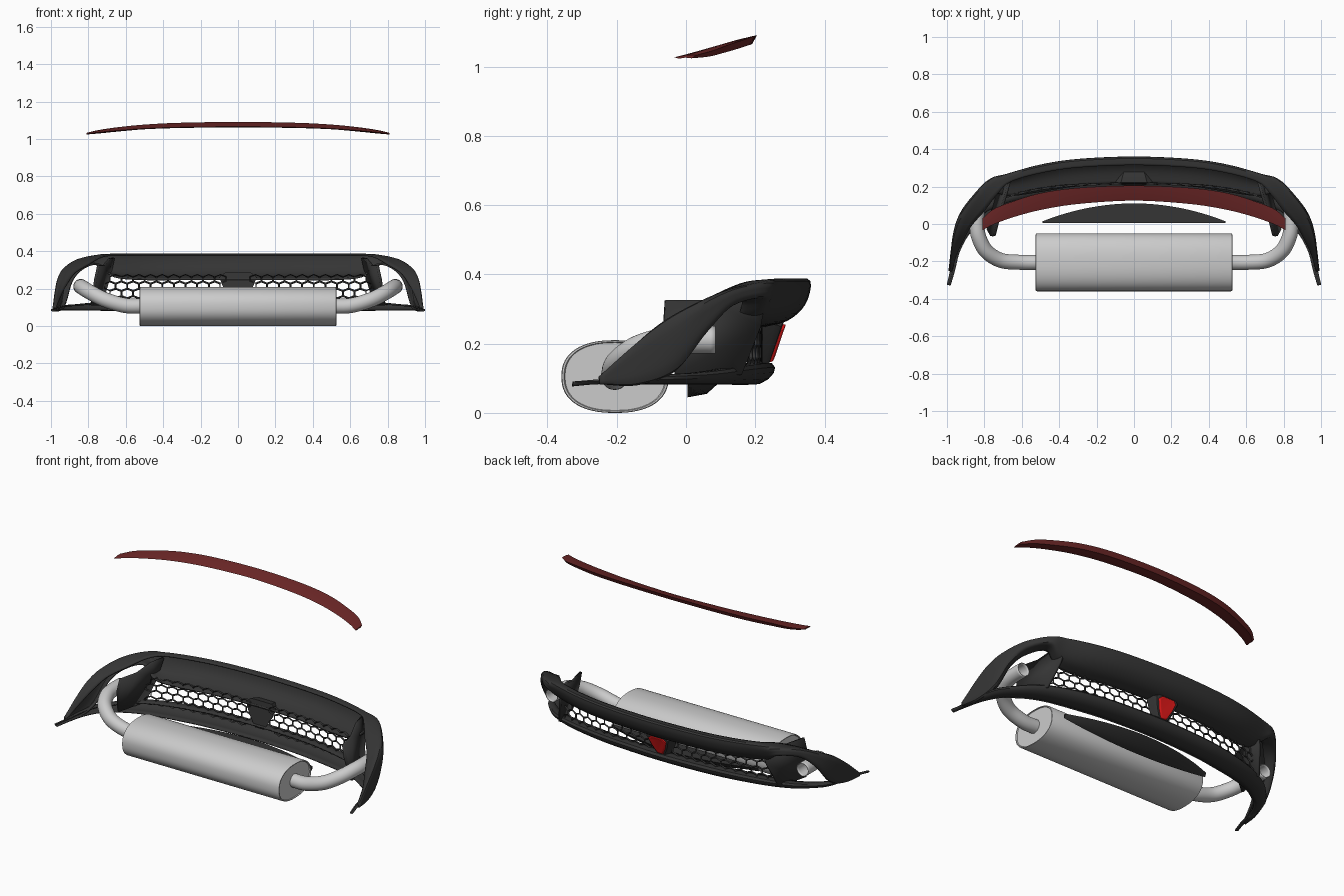
import bpy, bmesh, math
from mathutils import Vector as V

if "Cube" in bpy.data.objects:
    bpy.data.objects.remove(bpy.data.objects["Cube"])


def material(name, rgb):
    m = bpy.data.materials.new(name)
    m.diffuse_color = (*rgb, 1)
    m.use_nodes = True
    m.node_tree.nodes["Principled BSDF"].inputs["Base Color"].default_value = m.diffuse_color
    return m


BLACK = material("black_plastic", (0.035, 0.035, 0.035))
PAINT = material("dark_red_paint", (0.15, 0.02, 0.02))
RED = material("red_lens", (0.8, 0.01, 0.01))


def finish(bm, name, mat=None, thick=0, bevel=0, angle=35):
    bmesh.ops.recalc_face_normals(bm, faces=bm.faces)
    me = bpy.data.meshes.new(name)
    bm.to_mesh(me)
    bm.free()
    ob = bpy.data.objects.new(name, me)
    bpy.context.collection.objects.link(ob)
    if mat:
        me.materials.append(mat)
    if thick:
        s = ob.modifiers.new("thickness", 'SOLIDIFY')
        s.thickness, s.offset = thick, 0
    if bevel:
        b = ob.modifiers.new("bevel", 'BEVEL')
        b.width, b.segments = bevel, 3
    bpy.context.view_layer.objects.active = ob
    ob.select_set(True)
    bpy.ops.object.shade_smooth_by_angle(angle=math.radians(angle))
    ob.select_set(False)
    return ob


def spline(pts, n):
    # Catmull-Rom interpolation with n steps per span
    p = [pts[0] * 2 - pts[1]] + pts + [pts[-1] * 2 - pts[-2]]
    out = []
    for i in range(1, len(p) - 2):
        a, b, c, d = p[i - 1:i + 3]
        for k in range(n):
            t = k / n
            out.append(0.5 * (2 * b + (c - a) * t + (2 * a - 5 * b + 4 * c - d) * t * t
                              + (3 * b - a - 3 * c + d) * t ** 3))
    return out + [pts[-1]]


def loft(name, secs, mat=None, n=6, cross=1, closed=False, mirror=True, **kw):
    secs = [[V(p) for p in s] for s in secs]
    if mirror:
        secs = [[V((-p.x, p.y, p.z)) for p in s] for s in secs[:0:-1]] + secs
    rails = [spline(list(r), n) for r in zip(*secs)]
    rows = [list(r) for r in zip(*rails)]
    if cross > 1:
        rows = [spline(r, cross) for r in rows]
    bm = bmesh.new()
    g = [[bm.verts.new(p) for p in r] for r in rows]
    m = len(g[0])
    for a, b in zip(g, g[1:]):
        for j in range(m if closed else m - 1):
            k = (j + 1) % m
            bm.faces.new((a[j], a[k], b[k], b[j]))
    if closed:
        bm.faces.new(g[0])
        bm.faces.new(g[-1])
    return finish(bm, name, mat, **kw)


# Bumper upper lip, sweeping down into the side arches
mid = [(.315, .38), (.355, .378), (.34, .315), (.29, .27), (.215, .25)]
lip = [[(x, y + dy, z) for y, z in mid] for x, dy in ((0, 0), (.3, -.013), (.5, -.043))]
lip.append([(.66, .225, .38), (.68, .262, .378), (.68, .25, .33), (.68, .215, .285), (.66, .15, .265)])
lip += [
    [(.73, .16, .37), (.76, .23, .375), (.77, .235, .355), (.77, .225, .335), (.745, .16, .33)],
    [(.80, .07, .33), (.855, .13, .353), (.865, .14, .335), (.858, .135, .315), (.825, .09, .31)],
    [(.87, -.01, .285), (.925, .03, .31), (.928, .05, .275), (.917, .06, .24), (.885, .03, .245)],
    [(.915, -.09, .22), (.957, -.06, .26), (.957, -.03, .20), (.945, -.03, .13), (.92, -.045, .13)],
    [(.95, -.16, .155), (.973, -.15, .19), (.974, -.145, .14), (.967, -.14, .088), (.94, -.15, .09)],
    [(.975, -.25, .095), (.985, -.25, .10), (.987, -.25, .095), (.985, -.25, .088), (.975, -.25, .088)]]
loft("bumper_upper_lip", lip, BLACK, cross=4, thick=.01)

# Bumper lower lip and side splitters: outline x, y, top height, depth
edge = [(0, .25, .14, .11), (.3, .237, .14, .11), (.5, .21, .137, .11), (.68, .165, .13, .10),
        (.8, .11, .12, .09), (.88, .04, .112, .075), (.935, -.03, .108, .06),
        (.965, -.14, .10, .035), (.98, -.25, .093, .022), (.998, -.325, .086, .018)]
low = []
for i, (x, y, zt, d) in enumerate(edge):
    a, b = edge[max(i - 1, 0)], edge[min(i + 1, len(edge) - 1)]
    t = V((b[0] - a[0], b[1] - a[1])).normalized()
    nx, ny = (t.y, -t.x) if i else (0, -1)
    low.append([(x + nx * o, y + ny * o, z) for o, z in (
        (d * .5, zt), (.004, zt), (0, zt * .55 + .04), (d * .35, .087 if i < 9 else .081),
        (d, .087 if i < 9 else .081))])
loft("bumper_lower_lip", low, BLACK, cross=2, thick=.008)

# Side walls between grille and exhaust openings
wall = [(-.065, .25), (-.06, .325), (.06, .325), (.15, .36), (.235, .365),
        (.215, .25), (.16, .11), (-.03, .11)]
for s, side in ((1, "right"), (-1, "left")):
    bm = bmesh.new()
    bm.faces.new([bm.verts.new((s * (.745 - (y + .06) * .25 + (.33 - z) * .2), y, z))
                  for y, z in wall])
    finish(bm, "bumper_wall_" + side, BLACK, thick=.014)

# Honeycomb grille
bm = bmesh.new()
rx, rz = .036, .026
for row in range(4):
    for col in range(-11, 12):
        cx = (col + .5 * (row % 2)) * rx * math.sqrt(3)
        cz = .135 + row * rz * 1.5
        if .085 < abs(cx) < .69:
            vs = []
            for k in range(6):
                a = math.radians(30 + 60 * k)
                x = cx + rx * math.cos(a)
                vs.append(bm.verts.new((x, .215 - .075 * (abs(x) / .7) ** 3, cz + rz * math.sin(a))))
            bm.faces.new(vs)
bmesh.ops.remove_doubles(bm, verts=bm.verts, dist=.002)
grille = finish(bm, "honeycomb_grille", BLACK)
w = grille.modifiers.new("bars", 'WIREFRAME')
w.thickness, w.use_even_offset = .012, False


# Centre fog light with its tapered housing
def shield(y0, slope, hw, zb, zt):
    h = zt - zb
    pts = [(-.3, 0), (-.75, .45), (-1, .85), (-.7, 1), (.7, 1), (1, .85), (.75, .45), (.3, 0)]
    return [(u * hw, y0 + slope * v * h, zb + v * h) for u, v in pts]


loft("fog_light_housing", [shield(.205, .1, .10, .125, .285), shield(.235, .3, .078, .135, .272),
     shield(.24, .35, .062, .142, .262)], BLACK, n=3, closed=True, mirror=False)
loft("fog_light", [shield(.235, .3, .058, .148, .256), shield(.25, .35, .056, .149, .255),
     shield(.258, .32, .035, .165, .245)], RED, n=4, closed=True, mirror=False, angle=50)

# Under-tray fin behind the muffler
tray = []
for x in (0, .12, .25, .36, .44, .49):
    s = 1 - (x / .495) ** 2
    zb = .10 - .055 * (.4 + .6 * s)
    tray.append([(x, .005, .10), (x, .005, zb), (x, .01 + .05 * s, zb + .01), (x, .012 + .098 * s, .10)])
loft("under_tray", tray, BLACK, n=4, closed=True)

# Muffler: rounded oval can with slightly inset end caps
def oval(x, k):
    out = []
    for i in range(64):
        a = 2 * math.pi * i / 64
        c, s = math.cos(a), math.sin(a)
        out.append((x, -.205 + .155 * k * math.copysign(abs(c) ** .85, c),
                    .105 + .105 * k * math.copysign(abs(s) ** .85, s)))
    return out


loft("muffler", [oval(0, 1), oval(.518, 1), oval(.525, .985), oval(.5255, .95), oval(.52, .93)],
     n=1, closed=True)

# Exhaust pipes
path = [(.50, -.205, .107), (.60, -.205, .109), (.71, -.195, .14), (.79, -.145, .18),
        (.83, -.07, .205), (.84, .0, .211), (.84, .085, .211)]
for s, side in ((1, "right"), (-1, "left")):
    pts = spline([V((s * x, y, z)) for x, y, z in path], 6)
    bm, rings = bmesh.new(), []
    for i, p in enumerate(pts):
        t = (pts[min(i + 1, len(pts) - 1)] - pts[max(i - 1, 0)]).normalized()
        u = t.cross(V((0, 0, 1))).normalized()
        v = u.cross(t)
        rings.append([bm.verts.new(p + .038 * (u * math.cos(a) + v * math.sin(a)))
                      for a in (2 * math.pi * k / 28 for k in range(28))])
    for a, b in zip(rings, rings[1:]):
        for k in range(28):
            bm.faces.new((a[k], a[(k + 1) % 28], b[(k + 1) % 28], b[k]))
    finish(bm, "exhaust_pipe_" + side, thick=.004)

# Boot-lid spoiler: x, front y, front z, rear y, rear z, thickness
wing = []
for x, yf, zf, yr, zr, t in ((0, .125, 1.066, .205, 1.091, .026), (.3, .107, 1.063, .193, 1.087, .026),
                             (.5, .075, 1.056, .165, 1.077, .025), (.65, .035, 1.045, .12, 1.062, .023),
                             (.75, -.002, 1.035, .08, 1.047, .018), (.81, -.033, 1.027, .03, 1.033, .009)):
    ym = (yf + yr) / 2
    wing.append([(x, yf, zf), (x, ym, (zf + zr) / 2 + .003), (x, yr, zr), (x, yr - .014, zr - t),
                 (x, ym, zf - .001), (x, yf + .012, zf - .004)])
loft("spoiler", wing, PAINT, closed=True)
